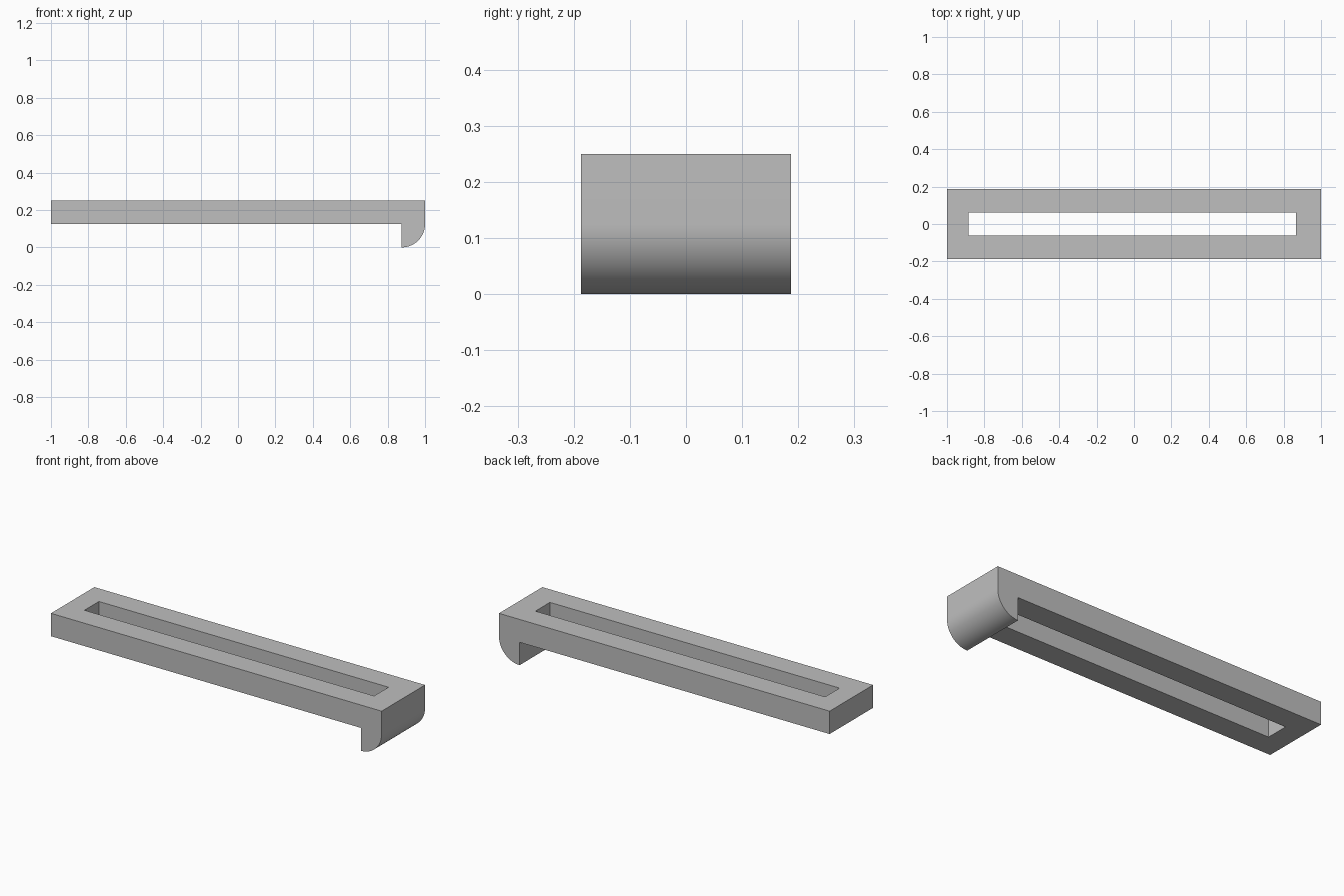
import bpy
import bmesh
from math import sin, cos, pi, radians

default_cube = bpy.data.objects.get("Cube")
if default_cube:
    bpy.data.objects.remove(default_cube, do_unlink=True)

LENGTH, WIDTH, THICK = 2.0, 0.375, 0.125
HALF = LENGTH / 2
LIP = 0.125            # radius of the rounded hook at the right end
TOP = LIP + THICK

# Single grey finish
grey = bpy.data.materials.new("grey")
grey.use_nodes = True
colour = (0.52, 0.52, 0.52, 1)
grey.diffuse_color = colour
grey.node_tree.nodes["Principled BSDF"].inputs["Base Color"].default_value = colour


def extrude_profile(name, points, width):
    """Extrude an x-z outline along y, centred on y = 0."""
    bm = bmesh.new()
    face = bm.faces.new([bm.verts.new((x, -width / 2, z)) for x, z in points])
    moved = bmesh.ops.extrude_face_region(bm, geom=[face])["geom"]
    verts = [g for g in moved if isinstance(g, bmesh.types.BMVert)]
    bmesh.ops.translate(bm, verts=verts, vec=(0, width, 0))
    bmesh.ops.recalc_face_normals(bm, faces=bm.faces)
    mesh = bpy.data.meshes.new(name)
    bm.to_mesh(mesh)
    bm.free()
    mesh.materials.append(grey)
    obj = bpy.data.objects.new(name, mesh)
    bpy.context.collection.objects.link(obj)
    return obj


# Flat bar with a quarter-round hook below its right end
STEPS = 24
arc = [(HALF - LIP + LIP * sin(a), LIP - LIP * cos(a))
       for a in (i * pi / 2 / STEPS for i in range(STEPS + 1))]
outline = [(-HALF, TOP), (-HALF, LIP), (HALF - LIP, LIP)] + arc + [(HALF, TOP)]
bar = extrude_profile("slotted_hook_bar", outline, WIDTH)

# Long slot cut right through the bar
x0, x1 = -0.885, 0.867
slot = extrude_profile("slot_cutter",
                       [(x0, -LIP), (x1, -LIP), (x1, TOP + LIP), (x0, TOP + LIP)],
                       0.125)
slot.hide_render = True
cut = bar.modifiers.new("slot", "BOOLEAN")
cut.operation = "DIFFERENCE"
cut.solver = "EXACT"
cut.object = slot

bpy.ops.object.select_all(action="DESELECT")
bar.select_set(True)
bpy.context.view_layer.objects.active = bar
bpy.ops.object.modifier_apply(modifier=cut.name)
bpy.data.objects.remove(slot, do_unlink=True)

# Smooth hook curve, crisp corners
bpy.ops.object.shade_smooth_by_angle(angle=radians(30))
